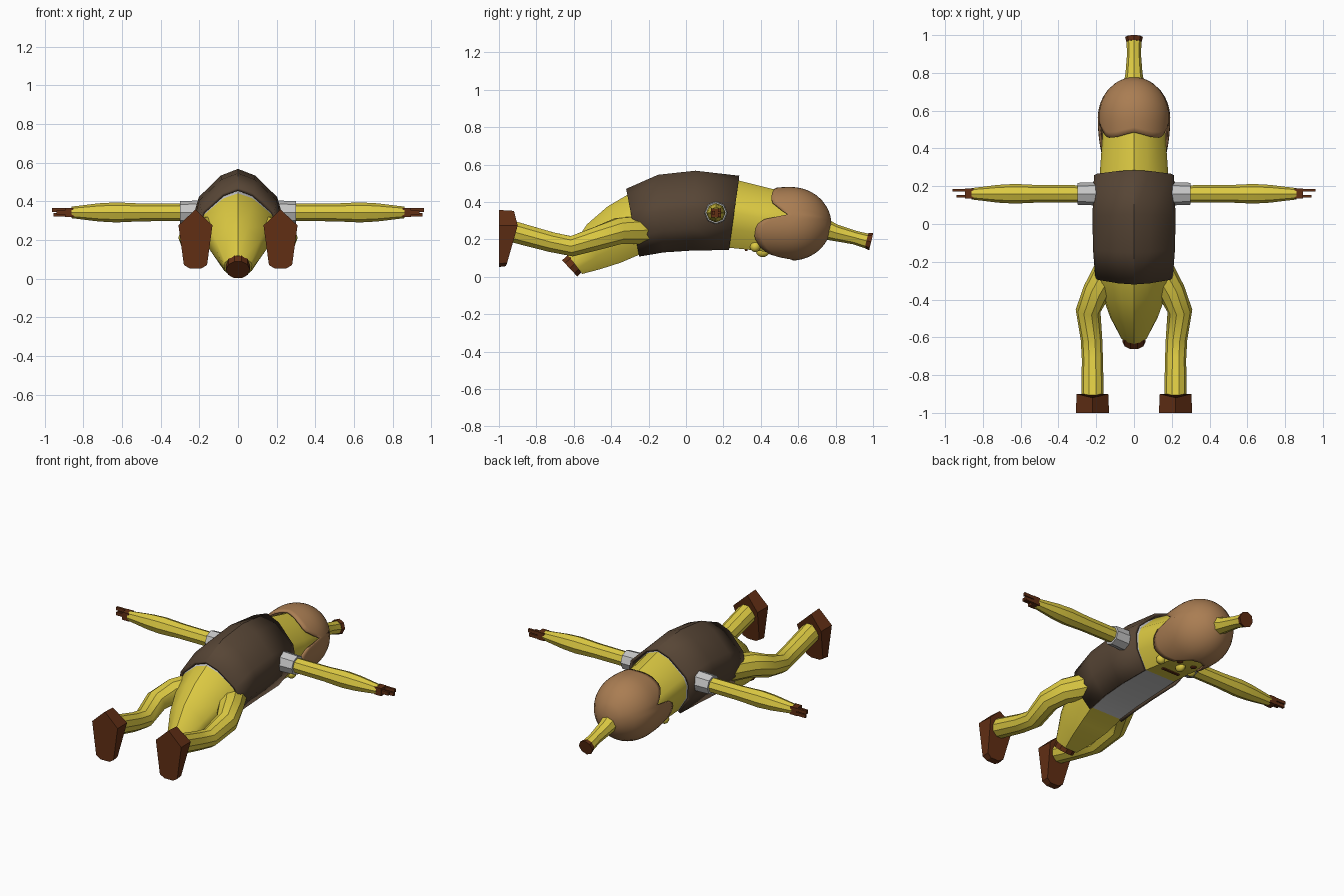
import bpy, bmesh, math
from mathutils import Vector

cube = bpy.data.objects.get("Cube")
if cube:
    bpy.data.objects.remove(cube, do_unlink=True)


def material(name, r, g, b):
    m = bpy.data.materials.new(name)
    m.use_nodes = True
    m.diffuse_color = (r, g, b, 1)
    m.node_tree.nodes["Principled BSDF"].inputs["Base Color"].default_value = (r, g, b, 1)
    return m


YELLOW = material("banana yellow", .72, .59, .055)
VEST = material("vest brown", .095, .06, .036)
HAIR = material("hair tan", .40, .205, .085)
DARK = material("dark brown", .12, .028, .007)
SHIRT = material("shirt grey", .56, .56, .56)


def finish(name, bm, mats, angle=35, thickness=0):
    """Turn a bmesh into a shaded object, thickened inward if wanted."""
    bmesh.ops.recalc_face_normals(bm, faces=bm.faces)
    mesh = bpy.data.meshes.new(name)
    bm.to_mesh(mesh)
    bm.free()
    ob = bpy.data.objects.new(name, mesh)
    bpy.context.collection.objects.link(ob)
    for m in mats:
        mesh.materials.append(m)
    if thickness:
        mod = ob.modifiers.new("thickness", "SOLIDIFY")
        mod.thickness = thickness
        mod.offset = -1
    bpy.ops.object.select_all(action="DESELECT")
    ob.select_set(True)
    bpy.context.view_layer.objects.active = ob
    bpy.ops.object.shade_smooth_by_angle(angle=math.radians(angle))
    return ob


def loft(rings, closed=True, caps=True):
    """Bridge a list of equal-length point rings."""
    bm = bmesh.new()
    rows = [[bm.verts.new(p) for p in ring] for ring in rings]
    n = len(rows[0])
    for a, b in zip(rows, rows[1:]):
        for i in range(n if closed else n - 1):
            j = (i + 1) % n
            bm.faces.new((a[i], a[j], b[j], b[i]))
    if caps:
        bm.faces.new(rows[0])
        bm.faces.new(rows[-1])
    return bm


def tube(path, sides=8):
    """Round limb along points of (x, y, z, radius)."""
    pts = [Vector(p[:3]) for p in path]
    rings = []
    for i, p in enumerate(pts):
        d = (pts[min(i + 1, len(pts) - 1)] - pts[max(i - 1, 0)]).normalized()
        u = d.cross(Vector((0, 0, 1))).normalized()
        v = u.cross(d)
        angles = [math.tau * k / sides for k in range(sides)]
        rings.append([p + (u * math.cos(a) + v * math.sin(a)) * path[i][3] for a in angles])
    return loft(rings)


def box(bm, lo, hi):
    lo, hi = Vector(lo), Vector(hi)
    verts = bmesh.ops.create_cube(bm, size=1)["verts"]
    for v in verts:
        v.co = (lo + hi) / 2 + v.co * (hi - lo)


def ball(name, center, radius, scale, mat):
    bm = bmesh.new()
    bmesh.ops.create_uvsphere(bm, u_segments=12, v_segments=8, radius=radius)
    for v in bm.verts:
        v.co = Vector(center) + v.co * Vector(scale)
    return finish(name, bm, [mat], 60)


# Ridged cross-section, running from the spine down to the flat belly
HALF = [(0, 0), (.4, .08), (.92, .34), (1, .48), (.93, .72), (.57, 1)]
SECTION = [(-u, v) for u, v in HALF[:0:-1]] + HALF


def section(yt, zt, yb, zb, w):
    return [(u * w, yt + (yb - yt) * v, zt + (zb - zt) * v) for u, v in SECTION]


# Banana body with the shirt as a band of faces
body = loft([section(*r) for r in (
    (-.635, .12, -.555, .015, .072), (-.53, .28, -.46, .04, .125),
    (-.42, .375, -.35, .075, .165), (-.31, .44, -.245, .12, .19),
    (-.12, .52, -.1, .145, .2), (.05, .545, .04, .155, .2),
    (.28, .515, .23, .155, .182), (.46, .47, .38, .14, .17),
    (.56, .45, .55, .115, .16), (.7, .38, .68, .18, .1))])
for f in body.faces:
    f.material_index = int(-.28 < f.calc_center_median().y < .24)
finish("banana_body", body, [YELLOW, SHIRT])

# Brown tip at the bottom of the banana
finish("banana_tip", tube([(0, -.59, .075, .062), (0, -.622, .045, .062)], 10), [DARK])

# Open vest
vest = loft([section(*r) for r in (
    (-.32, .47, -.25, .108, .205), (-.15, .545, -.12, .13, .217),
    (.05, .567, .03, .14, .22), (.285, .54, .23, .143, .212))], closed=False, caps=False)
finish("vest", vest, [VEST], thickness=.018)

# Hair cap: meridians from the crown to a shaped hairline
HAIRLINE = [(0, .485), (30, .46), (50, .455), (65, .50), (76, .55), (82, .42),
            (92, .375), (115, .365), (135, .40), (150, .45), (165, .56), (180, .58)]


def hairline(deg):
    for (a, ya), (b, yb) in zip(HAIRLINE, HAIRLINE[1:]):
        if deg <= b:
            return ya + (yb - ya) * (deg - a) / (b - a)
    return HAIRLINE[-1][1]


def hair_radius(y):
    if y < .56:
        return 1 - 3 * (.56 - y) ** 2
    return math.sqrt(max(0, 1 - ((y - .56) / .217) ** 2))


STEPS, SPOKES = 14, 48
rings = []
for s in range(STEPS + 1):
    ring = []
    for k in range(SPOKES):
        a = math.tau * k / SPOKES
        deg = math.degrees(a)
        t = max(s / STEPS, .03) ** 2 if s < 5 else None
        edge = hairline(min(deg, 360 - deg))
        f = t if t is not None else (4 / STEPS) ** 2 + (1 - (4 / STEPS) ** 2) * (s - 4) / (STEPS - 4)
        y = .777 - (.777 - edge) * f
        r = hair_radius(y)
        ring.append((math.sin(a) * r * .192, y, .283 + math.cos(a) * r * .197))
    rings.append(ring)
hair = loft(rings, caps=False)
hair.verts.ensure_lookup_table()
hair.faces.new(hair.verts[:SPOKES])
finish("hair", hair, [HAIR], 50, .012)

# Stem on top of the head
finish("stem", tube([(0, .74, .255, .055), (0, .8, .235, .045), (0, .9, .21, .037),
                     (0, .97, .19, .04)], 8), [YELLOW])
finish("stem_tip", tube([(0, .965, .193, .041), (0, .99, .187, .047)], 8), [DARK])

# Face
ball("nose", (0, .41, .135), .03, (.8, 1.2, 1), YELLOW)
mouth = bmesh.new()
box(mouth, (-.06, .315, .138), (.06, .33, .146))
finish("mouth", mouth, [DARK])

for side, label in ((1, "left"), (-1, "right")):
    ball(label + "_eye", (side * .05, .465, .126), .018, (1, 1, .4), DARK)
    ball(label + "_cheek", (side * .11, .37, .16), .028, (1, 1, 1), YELLOW)

    # Arm with sleeve
    finish(label + "_sleeve", tube([(side * .19, .16, .342, .062),
                                    (side * .3, .16, .342, .058)]), [SHIRT])
    finish(label + "_arm", tube([(side * x, .16, .342, r) for x, r in (
        (.28, .045), (.5, .046), (.63, .052), (.72, .047), (.86, .03))]), [YELLOW])

    # Hand: palm, three fingers and a thumb
    hand = bmesh.new()
    box(hand, (.85, .135, .318), (.895, .187, .366))
    for y, z, tip in ((.172, .32, .955), (.172, .345, .962), (.14, .332, .94)):
        box(hand, (.88, y, z), (tip, y + .014, z + .02))
    for v in hand.verts:
        v.co.x *= side
    finish(label + "_hand", hand, [DARK])

    # Leg bent at the knee
    finish(label + "_leg", tube([(side * x, y, z, r) for x, y, z, r in (
        (.12, -.22, .25, .08), (.2, -.36, .245, .073), (.243, -.46, .21, .066),
        (.225, -.61, .163, .057), (.22, -.72, .185, .056), (.22, -.94, .245, .06))], 10), [YELLOW])

    # Shoe with a flat sole, toes pointing down
    outline = [(0, .357), (.088, .275), (.06, .07), (.03, .052), (-.03, .052), (-.06, .07), (-.088, .275)]
    sole = [(side * .22 + x, -1, z) for x, z in outline]
    upper = [(side * .22 + x * .95, -.965 + .065 * min(1, (z - .05) / .15) - .02 * (z > .3),
              .2 + (z - .2) * .97) for x, z in outline]
    finish(label + "_shoe", loft([sole, upper]), [DARK], 20)
